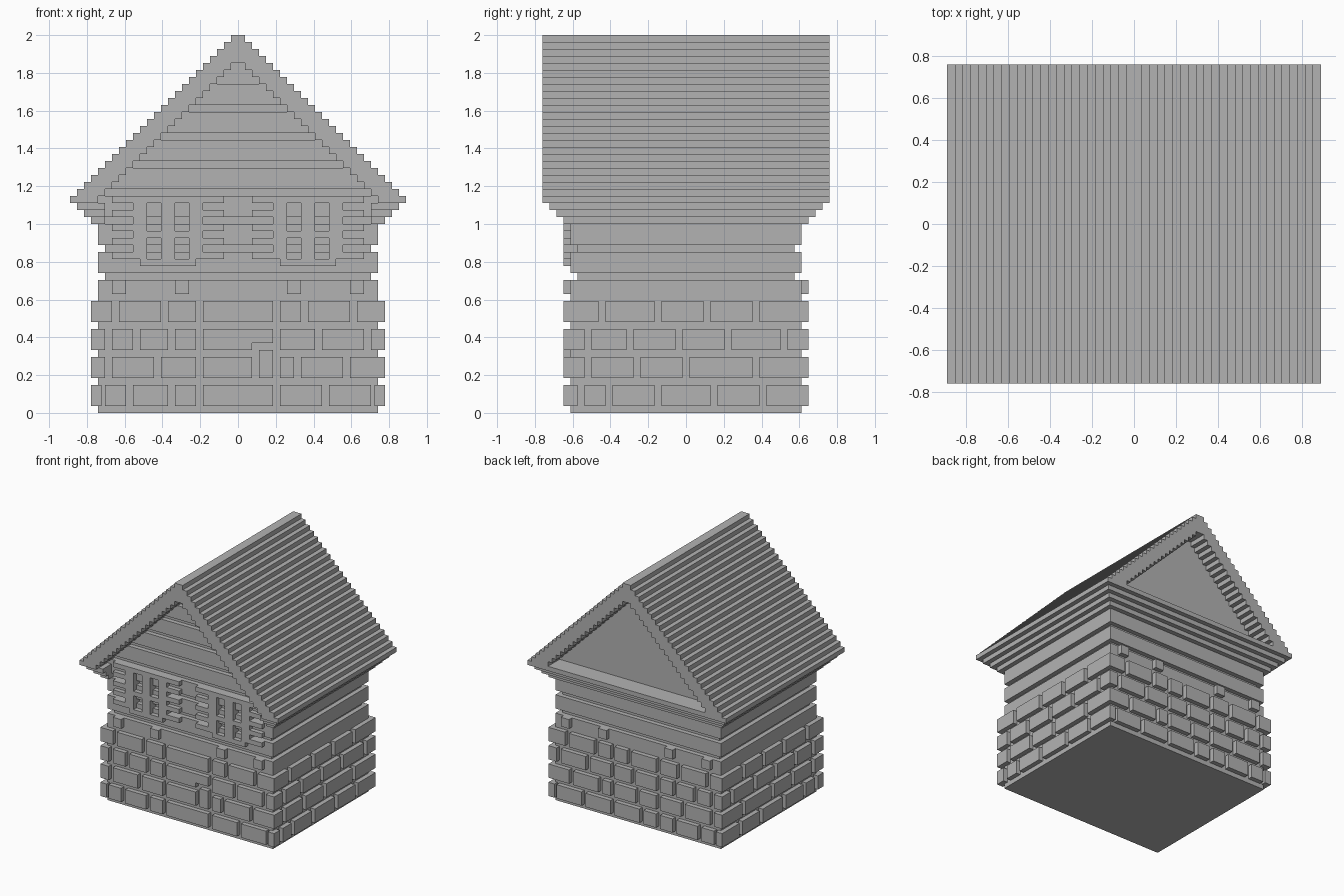
import bpy, bmesh

U = 2 / 54  # one block unit
if "Cube" in bpy.data.objects:
    bpy.data.objects.remove(bpy.data.objects["Cube"])

stone = bpy.data.materials.new("plain_grey")
stone.use_nodes = True
GREY = (0.45, 0.45, 0.45, 1)
stone.diffuse_color = GREY
stone.node_tree.nodes["Principled BSDF"].inputs["Base Color"].default_value = GREY


def finish(name, bm):
    bmesh.ops.recalc_face_normals(bm, faces=bm.faces[:])
    bmesh.ops.scale(bm, vec=(U, U, U), verts=bm.verts[:])
    mesh = bpy.data.meshes.new(name)
    bm.to_mesh(mesh)
    bm.free()
    mesh.materials.append(stone)
    bpy.context.scene.collection.objects.link(bpy.data.objects.new(name, mesh))


def add_prism(bm, profile, y0, y1):
    """Extrude an x-z outline from y0 to y1."""
    face = bm.faces.new([bm.verts.new((x, y0, z)) for x, z in profile])
    out = bmesh.ops.extrude_face_region(bm, geom=[face])["geom"]
    moved = [v for v in out if isinstance(v, bmesh.types.BMVert)]
    bmesh.ops.translate(bm, vec=(0, y1 - y0, 0), verts=moved)
    # the start cap is removed by the extrusion when it is a free face
    if not face.is_valid:
        bmesh.ops.holes_fill(bm, edges=[e for e in bm.edges if e.is_boundary], sides=0)


def add_box(bm, x0, x1, y0, y1, z0, z1):
    add_prism(bm, [(x0, z0), (x1, z0), (x1, z1), (x0, z1)], y0, y1)


def boxes(name, items):
    bm = bmesh.new()
    for item in items:
        add_box(bm, *item)
    finish(name, bm)


# Solid walls and the plank courses above the stonework
boxes("wall_core", [(-20, 20, -16.5, 16.5, 0, 19), (-19, 19, -15.5, 15.5, 19, 31)])
boxes("wall_planks", [(-20, 20, -16.5, 16.5, z, z + 3) for z in (20, 24)]
      + [(-20, 20, -16.5, -15, 28, 31)])

# Gable: flat back wall and overlapping front boards
bm = bmesh.new()
add_prism(bm, [(-21, 31), (21, 31), (1, 51), (-1, 51)], -15.5, 16.5)
finish("gable_wall", bm)
bm = bmesh.new()
for z in range(32, 48, 4):
    a, b = 52 - z, 49 - z
    add_prism(bm, [(-a, z), (a, z), (b, z + 3), (-b, z + 3)], -16.5, -15)
finish("gable_planks", bm)

# Stepped roof shell
outer, inner = [], []
for z in range(30, 54):
    outer += [(54 - z, z), (54 - z, z + 1)]
for z in range(30, 50):
    inner += [(50 - z, z), (50 - z, z + 1)]
profile = outer + [(-x, z) for x, z in reversed(outer)]
profile += [(-x, z) for x, z in inner] + inner[::-1]
bm = bmesh.new()
add_prism(bm, profile, -20.5, 20.5)
finish("roof", bm)

# Stepped cornice along the sides and the back
cornice = []
for step in range(4):
    z, hx, hy = 27 + step, 21 + step, 17.5 + step
    if step < 3:
        cornice += [(19, hx, -hy, hy, z, z + 1), (-hx, -19, -hy, hy, z, z + 1)]
    cornice.append((-20, 20, 15.5, hy, z, z + 1))
boxes("cornice", cornice)

# Stone courses, from the ground up; each list gives the joints between stones
FRONT = [(-20, -16, -10, -6, 5, 12, 19), (-19, -12, -6, 5, 8, 15),
         (-19, -15, -10, -6, 5, 11, 18), (-18, -11, -6, 5, 9, 16)]
SIDE = [(-15.5, -11.5, -4.5, 3.5, 10.5), (-14.5, -7.5, -0.5, 9.5),
        (-14.5, -8.5, -1.5, 5.5, 13.5), (-12.5, -4.5, 2.5, 9.5)]


def spans(joints, half):
    """Stones between joints one unit wide."""
    starts = [-half] + [j + 1 for j in joints]
    return list(zip(starts, list(joints) + [half]))


front, back, sides = [], [], []
for row in range(4):
    z0 = 1 + 4 * row
    z1 = z0 + 3
    for a, b in spans(FRONT[row], 21):
        door = (a, b) == (-5, 5)
        if door and row == 1:
            front += [(a, 2, -17.5, -16, z0, z1), (3, b, -17.5, -16, z0, z1 + 1)]
        elif door and row == 2:
            front += [(a, 2, -17.5, -16, z0, z1), (2, b, -17.5, -16, z0 + 1, z1)]
        else:
            front.append((a, b, -17.5, -16, z0, z1))
        # the back wall has no door, so the wide stone is split
        parts = [(a, row - 2), (row - 1, b)] if door else [(a, b)]
        back += [(p, q, 16, 17.5, z0, z1) for p, q in parts]
    for a, b in spans(SIDE[row], 17.5):
        sides += [(19.5, 21, a, b, z0, z1), (-21, -19.5, a, b, z0, z1)]
boxes("front_stones", front)
boxes("back_stones", back)
boxes("side_stones", sides)

# Beam ends above the stonework
boxes("beam_ends", [(x - 1, x + 1, min(s * 16, s * 17.5), max(s * 16, s * 17.5), 17, 19)
                    for x in (-17, -8, 8, 17) for s in (-1, 1)])

# Windows with crossbars and slatted shutters
for name, c in (("right_window", -10), ("left_window", 10)):
    frame = [(c + x, c + x + w, -17.5, -15.5, 21, 31) for x, w in ((-4, 1), (-1, 2), (3, 1))]
    for x in (-3, 1):
        frame += [(c + x, c + x + 2, -17.5, -15.5, z, z + 1) for z in (21, 25, 30)]
    boxes(name, frame)
    shutters = []
    for s in (-1, 1):
        def bar(near, far, z0, z1):
            xs = sorted((c + s * near, c + s * far))
            shutters.append((xs[0], xs[1], -17.5, -15.5, z0, z1))
        bar(4, 5, 22, 31)
        for z in (22, 24, 26, 28, 30):
            bar(5, 8, z, z + 1)
    boxes(name + "_shutters", shutters)
